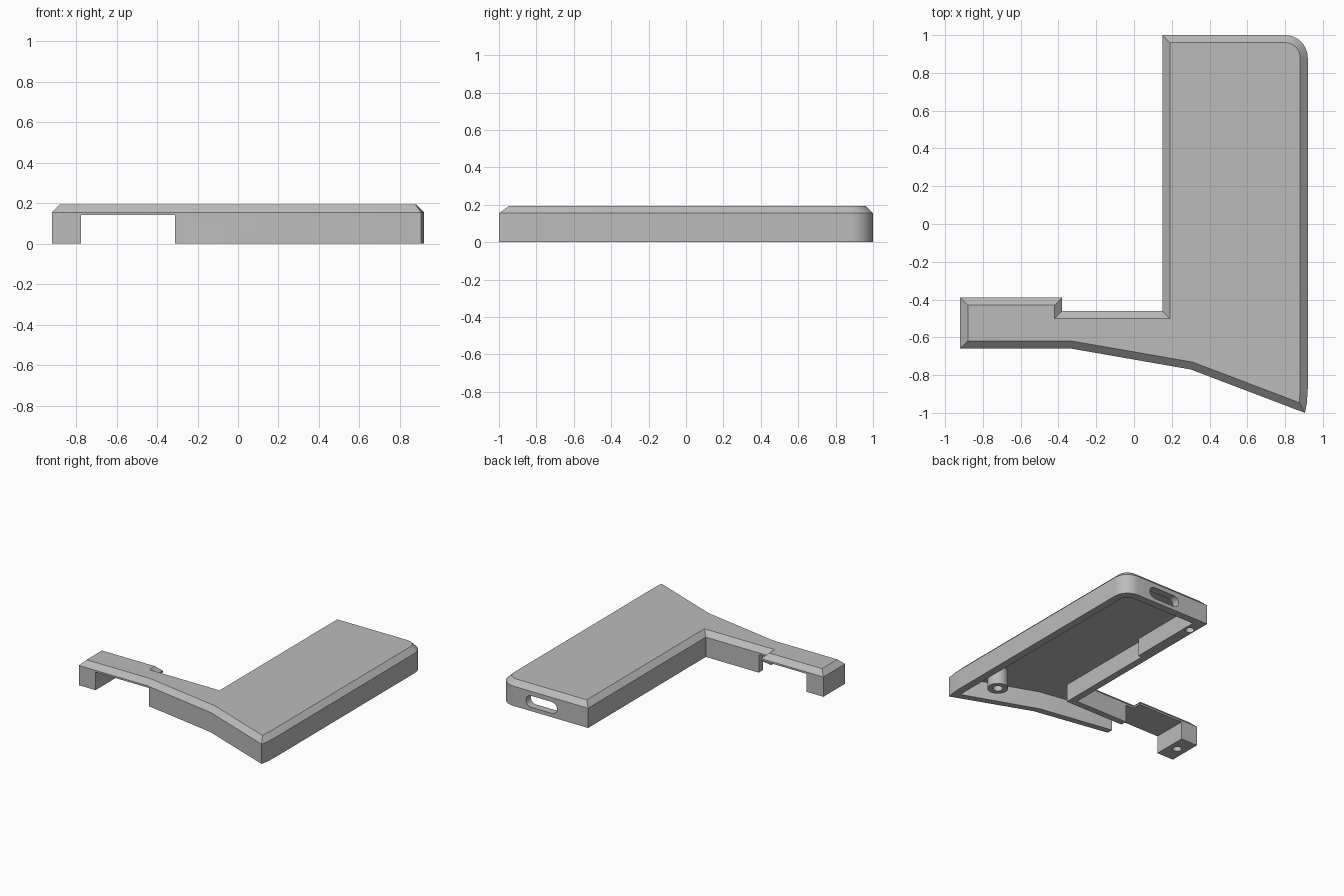
import bpy, bmesh, math
from mathutils import Vector

cube = bpy.data.objects.get("Cube")
if cube:
    bpy.data.objects.remove(cube, do_unlink=True)

grey = bpy.data.materials.new("plain_grey")
grey.use_nodes = True
COLOUR = (0.5, 0.5, 0.5, 1)
grey.diffuse_color = COLOUR
grey.node_tree.nodes["Principled BSDF"].inputs["Base Color"].default_value = COLOUR

TOP, SHOULDER, ROOF = 0.195, 0.155, 0.14


def arc(cx, cy, r, start, end, steps):
    angles = [math.radians(start + (end - start) * i / steps) for i in range(steps + 1)]
    return [(cx + r * math.cos(a), cy + r * math.sin(a)) for a in angles]


def inset(points, d):
    """Mitred inward offset of a counter-clockwise outline."""
    out = []
    for i, p in enumerate(points):
        p, before, after = Vector(p), Vector(points[i - 1]), Vector(points[(i + 1) % len(points)])
        e1, e2 = (p - before).normalized(), (after - p).normalized()
        n1, n2 = Vector((-e1.y, e1.x)), Vector((-e2.y, e2.x))
        out.append(tuple(p + (n1 + n2) * d / (1 + n1.dot(n2))))
    return out


def loft(name, rings):
    """Closed solid through matching rings of 3D points, bottom to top."""
    bm = bmesh.new()
    loops = [[bm.verts.new(p) for p in ring] for ring in rings]
    n = len(loops[0])
    for low, high in zip(loops, loops[1:]):
        for i in range(n):
            j = (i + 1) % n
            bm.faces.new((low[i], low[j], high[j], high[i]))
    bm.faces.new(loops[0][::-1])
    bm.faces.new(loops[-1])
    bmesh.ops.recalc_face_normals(bm, faces=bm.faces)
    mesh = bpy.data.meshes.new(name)
    bm.to_mesh(mesh)
    bm.free()
    mesh.materials.append(grey)
    obj = bpy.data.objects.new(name, mesh)
    bpy.context.collection.objects.link(obj)
    return obj


def at(points, z):
    return [(x, y, z) for x, y in points]


def prism(name, points, z0, z1):
    return loft(name, [at(points, z0), at(points, z1)])


def select(obj):
    bpy.ops.object.select_all(action='DESELECT')
    obj.select_set(True)
    bpy.context.view_layer.objects.active = obj


def cut(obj, cutter):
    cutter.hide_render = True
    mod = obj.modifiers.new("cut", 'BOOLEAN')
    mod.operation, mod.solver, mod.object = 'DIFFERENCE', 'EXACT', cutter
    select(obj)
    bpy.ops.object.modifier_apply(modifier=mod.name)
    bpy.data.objects.remove(cutter, do_unlink=True)


def circle(x, y, r):
    return arc(x, y, r, 0, 345, 23)


# Cover: L-shaped outline with a chamfered top edge
outline = [(-0.92, -0.66), (-0.33, -0.66), (0.30, -0.77), (0.905, -1.0),
           (0.915, -0.95), (0.92, -0.87)]
outline += arc(0.80, 0.88, 0.12, 0, 90, 10)
outline += [(0.15, 1.0), (0.15, -0.46), (-0.38, -0.46), (-0.38, -0.39), (-0.92, -0.39)]
cover = loft("cover_shell", [at(outline, 0), at(outline, SHOULDER),
                             at(inset(outline, TOP - SHOULDER), TOP)])

# Hollow underside, leaving a thicker screw rail on the inner side
hollow = [(-0.5, -0.61), (-0.335, -0.61), (0.29, -0.715), (0.86, -0.925)]
hollow += arc(0.80, 0.88, 0.06, 0, 90, 8)
hollow += [(0.235, 0.94), (0.235, 0.33), (0.205, 0.33), (0.205, -0.51), (-0.5, -0.51)]
cut(cover, prism("hollow_cutter", hollow, -0.1, ROOF))

# Open gap under the arm
gap = [(-0.775, -0.8), (-0.31, -0.8), (-0.31, -0.2), (-0.775, -0.2)]
cut(cover, prism("gap_cutter", gap, -0.1, ROOF + 0.001))

# Rounded port slot in the back wall
slot = arc(0.645, 0.075, 0.045, -90, 90, 10) + arc(0.465, 0.075, 0.045, 90, 270, 10)
cut(cover, loft("port_cutter", [[(x, y, z) for x, z in slot] for y in (0.9, 1.1)]))

# Screw holes in the arm foot and the rail
for x, y in ((-0.845, -0.523), (0.188, 0.85)):
    cut(cover, prism("screw_cutter", circle(x, y, 0.032), -0.1, 0.11))

# Screw post by the front corner
post = prism("screw_post", circle(0.71, -0.685, 0.075), 0, ROOF + 0.01)
cut(post, prism("post_cutter", circle(0.71, -0.685, 0.036), -0.1, 0.11))

for obj in (cover, post):
    select(obj)
    bpy.ops.object.shade_smooth_by_angle(angle=math.radians(25))
